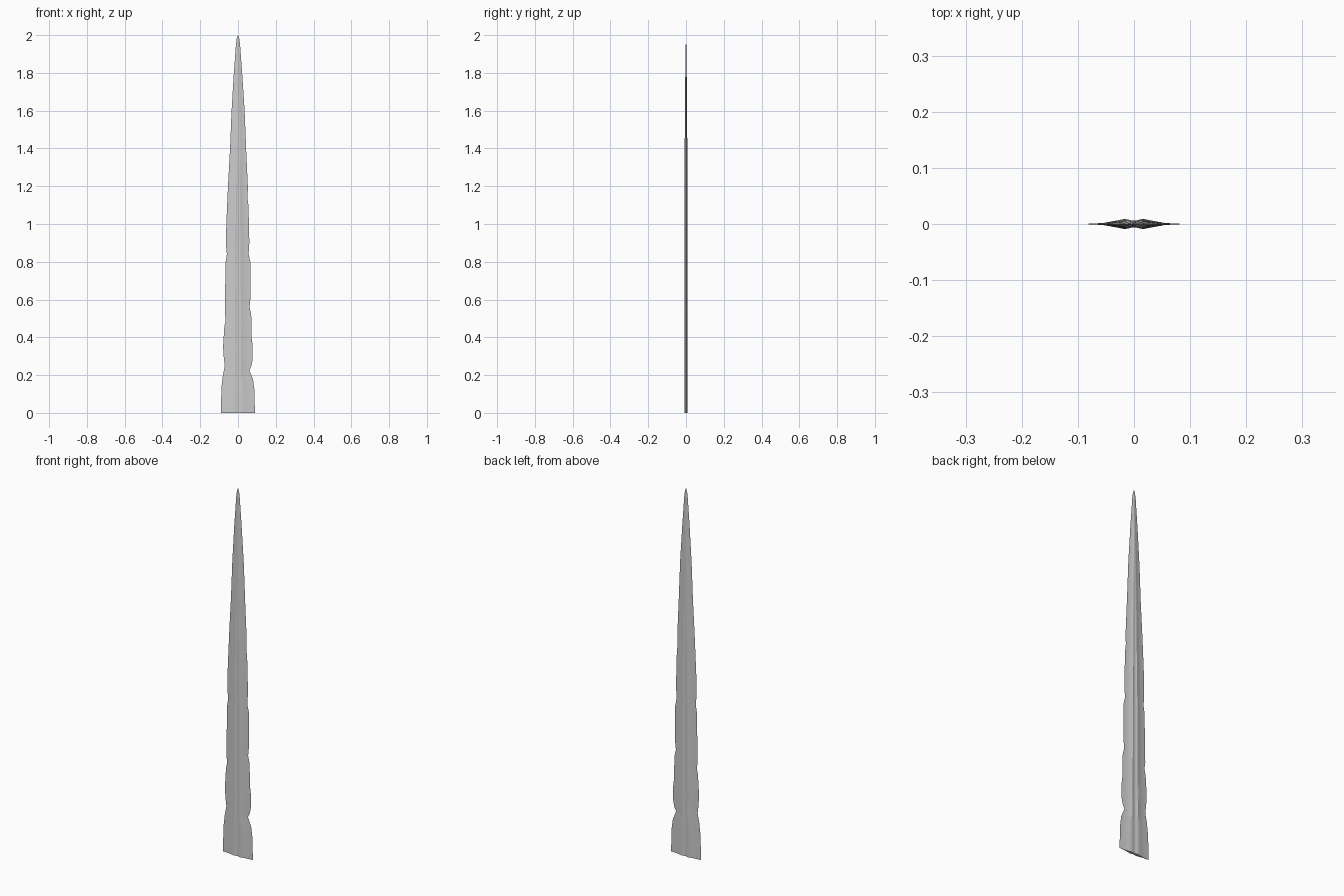
import bpy, bmesh

if "Cube" in bpy.data.objects:
    bpy.data.objects.remove(bpy.data.objects["Cube"])


def sample(points, z):
    for (z0, a), (z1, b) in zip(points, points[1:]):
        if z <= z1:
            return a + (b - a) * (z - z0) / (z1 - z0)
    return points[-1][1]


# Worn cutting edges: (height, half width), with nicks
left_edge = [(0, .09), (.13, .088), (.2, .08), (.25, .07), (.29, .075), (.35, .079),
             (.46, .072), (.49, .065), (.53, .07), (.66, .068), (.8, .065), (.84, .059),
             (.88, .063), (1, .062), (1.2, .053), (1.4, .042), (1.6, .034), (1.8, .022),
             (1.9, .0145), (1.95, .011), (1.98, .007), (2, .001)]
right_edge = [(0, .09), (.13, .086), (.18, .079), (.21, .066), (.225, .06), (.25, .071),
              (.28, .077), (.36, .077), (.4, .072), (.52, .07), (.56, .061), (.6, .065),
              (.8, .065), (.84, .056), (.9, .06), (1, .058), (1.1, .055), (1.13, .051),
              (1.2, .052), (1.4, .043), (1.6, .035), (1.8, .022), (1.9, .0145),
              (1.95, .011), (1.98, .007), (2, .001)]
# Blade thickness, ridge position and fuller depth along the height
thick = [(0, .009), (.8, .0085), (1.3, .0075), (1.65, .0055), (1.86, .003), (2, .0004)]
ridge = [(0, .017), (.8, .014), (1.5, .006), (1.9, .002), (2, .0002)]
fuller = [(0, .6), (1, .7), (1.5, .9), (1.6, 1), (2, 1)]

heights = sorted({p[0] for p in left_edge + right_edge + thick + ridge + fuller})

bm = bmesh.new()
rings = []
for z in heights:
    t, r, f = sample(thick, z), sample(ridge, z), sample(fuller, z)
    wl, wr = sample(left_edge, z), sample(right_edge, z)

    def half(w):
        # from the edge in to the fuller
        return [(w, .0), (r + (w - r) * .52, t * .2), (r + (w - r) * .25, t * .6),
                (r, t), (r * .5, t * (f * .75 + .25))]

    top = [(-x, y) for x, y in half(wl)] + [(0, t * f)] + half(wr)[::-1]
    outline = top + [(x, -y) for x, y in top[-2:0:-1]]
    rings.append([bm.verts.new((x, y, z)) for x, y in outline])

# Skin between the cross-sections, closed at both ends
n = len(rings[0])
for a, b in zip(rings, rings[1:]):
    for i in range(n):
        j = (i + 1) % n
        bm.faces.new((a[i], a[j], b[j], b[i]))
bm.faces.new(rings[0])
bm.faces.new(rings[-1])
bmesh.ops.recalc_face_normals(bm, faces=bm.faces)

mesh = bpy.data.meshes.new("blade")
bm.to_mesh(mesh)
bm.free()
blade = bpy.data.objects.new("blade", mesh)
bpy.context.collection.objects.link(blade)
bpy.context.view_layer.objects.active = blade
blade.select_set(True)
bpy.ops.object.shade_smooth_by_angle(angle=0.52)
